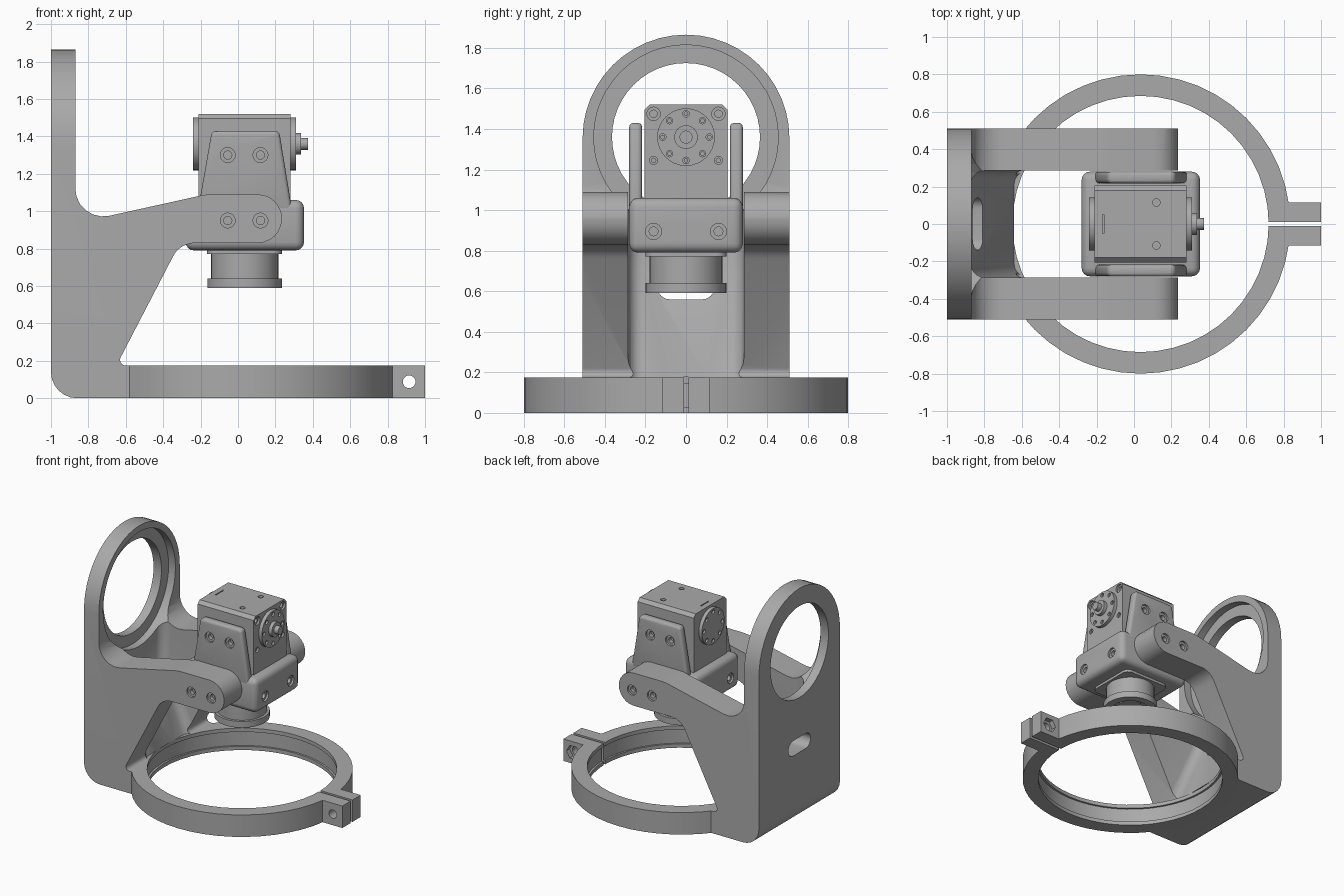
import bpy, bmesh
from math import pi, cos, sin, tan, radians
from mathutils import Vector

if "Cube" in bpy.data.objects:
    bpy.data.objects.remove(bpy.data.objects["Cube"])

grey = bpy.data.materials.new("plain grey")
grey.use_nodes = True
grey.diffuse_color = (0.4, 0.4, 0.4, 1)
grey.node_tree.nodes["Principled BSDF"].inputs["Base Color"].default_value = (0.4, 0.4, 0.4, 1)

AXES = {"x": lambda a, b, t: (t, a, b),
        "y": lambda a, b, t: (a, t, b),
        "z": lambda a, b, t: (a, b, t)}


def prism(name, pts, axis, lo, hi):
    """Closed profile extruded along an axis."""
    bm = bmesh.new()
    place = AXES[axis]
    ends = [[bm.verts.new(place(a, b, t)) for a, b in pts] for t in (lo, hi)]
    bm.faces.new(ends[0])
    bm.faces.new(ends[1])
    for i in range(len(pts)):
        j = (i + 1) % len(pts)
        bm.faces.new((ends[0][i], ends[0][j], ends[1][j], ends[1][i]))
    bmesh.ops.recalc_face_normals(bm, faces=bm.faces)
    mesh = bpy.data.meshes.new(name)
    bm.to_mesh(mesh)
    bm.free()
    mesh.materials.append(grey)
    obj = bpy.data.objects.new(name, mesh)
    bpy.context.collection.objects.link(obj)
    return obj


def rounded(corners, steps=6):
    """Polygon from (a, b, fillet radius) corners."""
    out = []
    for i, (a, b, r) in enumerate(corners):
        p = Vector((a, b))
        if not r:
            out.append((a, b))
            continue
        u = (Vector(corners[i - 1][:2]) - p).normalized()
        v = (Vector(corners[(i + 1) % len(corners)][:2]) - p).normalized()
        half = u.angle(v) / 2
        centre = p + (u + v).normalized() * (r / sin(half))
        start = p + u * (r / tan(half)) - centre
        end = p + v * (r / tan(half)) - centre
        sweep = start.angle_signed(end)
        for k in range(steps + 1):
            t = -sweep * k / steps
            out.append((centre.x + start.x * cos(t) - start.y * sin(t),
                        centre.y + start.x * sin(t) + start.y * cos(t)))
    return out


def rect(a0, a1, b0, b1, r=0):
    return rounded([(a0, b0, r), (a1, b0, r), (a1, b1, r), (a0, b1, r)])


def cyl(name, axis, a, b, r, lo, hi, n=32):
    pts = [(a + r * cos(2 * pi * i / n), b + r * sin(2 * pi * i / n)) for i in range(n)]
    return prism(name, pts, axis, lo, hi)


def activate(obj):
    bpy.ops.object.select_all(action="DESELECT")
    obj.select_set(True)
    bpy.context.view_layer.objects.active = obj


def combine(obj, tool, op="DIFFERENCE"):
    mod = obj.modifiers.new("combine", "BOOLEAN")
    mod.operation, mod.solver, mod.object = op, "EXACT", tool
    activate(obj)
    bpy.ops.object.modifier_apply(modifier=mod.name)
    bpy.data.objects.remove(tool)


def bevel(obj, width, segments):
    mod = obj.modifiers.new("bevel", "BEVEL")
    mod.width, mod.segments = width, segments
    mod.limit_method, mod.angle_limit = "ANGLE", radians(40)
    activate(obj)
    bpy.ops.object.modifier_apply(modifier=mod.name)


def screw_hole(obj, axis, a, b, face, side, r=0.04):
    """Counterbore with a smaller deeper bore, entering from the given side."""
    for radius, depth in ((r, 0.015), (r * 0.55, 0.045)):
        lo, hi = sorted((face + side * 0.02, face - side * depth))
        combine(obj, cyl("cutter", axis, a, b, radius, lo, hi, 16))


# Main frame: side profile trimmed by an arched outline
frame = prism("frame", rounded([
    (-1, 0, 0.14), (-1, 1.9, 0), (-0.87, 1.9, 0), (-0.87, 0.935, 0.15),
    (-0.17, 1.09, 0.3), (0.235, 1.09, 0.1295), (0.235, 0.83, 0.1295),
    (-0.31, 0.83, 0.13), (-0.65, 0.175, 0.03), (-0.5, 0.175, 0), (-0.5, 0, 0)]),
    "y", -0.51, 0.51)
arch = [(-0.51, -0.1), (0.51, -0.1)]
arch += [(0.51 * cos(pi * i / 24), 1.355 + 0.51 * sin(pi * i / 24)) for i in range(25)]
combine(frame, prism("cutter", arch, "x", -1.2, 0.5), "INTERSECT")

# Pocket between the two arms, with rounded inner corners
pocket = prism("cutter", [(-0.871, 1.2), (-0.871, 0.7), (-0.64, 0.174),
                          (0.5, 0.174), (0.5, 1.2)], "y", -0.285, 0.285)
bm = bmesh.new()
bm.from_mesh(pocket.data)
inner = [e for e in bm.edges if abs(e.verts[0].co.y - e.verts[1].co.y) < 0.01
         and all(v.co.x < -0.6 for v in e.verts)]
bmesh.ops.bevel(bm, geom=inner, offset=0.07, segments=5, profile=0.5, affect="EDGES")
bm.to_mesh(pocket.data)
bm.free()
combine(frame, pocket)

# Window with a stepped recess, and the cable slot
combine(frame, cyl("cutter", "x", 0, 1.36, 0.365, -1.1, -0.7, 48))
combine(frame, cyl("cutter", "x", 0, 1.36, 0.455, -0.93, -0.6, 48))
combine(frame, prism("cutter", rect(-0.14, 0.14, 0.56, 0.68, 0.0599), "x", -1.1, -0.6))

# Clamp ring with split lugs
combine(frame, cyl("cutter", "z", 0.035, 0, 0.8, 0, 0.175, 48), "UNION")
combine(frame, prism("cutter", rect(0.7, 1, -0.115, 0.115), "z", 0, 0.175), "UNION")
combine(frame, cyl("cutter", "z", 0.035, 0, 0.685, -0.1, 0.176, 48))
combine(frame, cyl("cutter", "z", 0.035, 0, 0.7, 0.03, 0.145, 48))
combine(frame, prism("cutter", rect(0.6, 1.1, -0.01, 0.012), "z", -0.1, 0.3))
combine(frame, cyl("cutter", "y", 0.915, 0.088, 0.034, -0.3, 0.3, 20))
combine(frame, cyl("cutter", "y", 0.915, 0.088, 0.058, 0.075, 0.3, 6))
for side in (-1, 1):
    for x in (-0.055, 0.12):
        screw_hole(frame, "y", x, 0.95, side * 0.51, side)

# Lower bracket
bracket = prism("lower_bracket", rect(-0.28, 0.353, 0.79, 1.06), "y", -0.28, 0.28)
bevel(bracket, 0.045, 4)
for y in (-0.16, 0.16):
    screw_hole(bracket, "x", y, 0.895, 0.353, 1)
    screw_hole(bracket, "x", y, 0.895, -0.28, -1)
parts = [frame, bracket]

# Tapered cheek plates on both sides of the motor
for side, label in ((-1, "right"), (1, "left")):
    lo, hi = sorted((side * 0.217, side * 0.28))
    cheek = prism(label + "_cheek", rounded([
        (-0.215, 1.0, 0), (0.29, 1.0, 0), (0.22, 1.43, 0.03), (-0.14, 1.43, 0.03)]),
        "y", lo, hi)
    bevel(cheek, 0.02, 3)
    for x in (-0.055, 0.12):
        screw_hole(cheek, "y", x, 1.3, side * 0.28, side)
    parts.append(cheek)

# Motor housing with chamfered top edges
motor = prism("motor_housing", [
    (-0.205, 1.0), (0.205, 1.0), (0.205, 1.495), (0.18, 1.52),
    (-0.18, 1.52), (-0.205, 1.495)], "x", -0.212, 0.282)
for y in (-0.115, 0.115):
    combine(motor, cyl("cutter", "z", 0.12, y, 0.02, 1.48, 1.6, 16))
combine(motor, prism("cutter", rect(-0.168, -0.16, -0.05, 0.05), "z", 1.51, 1.6))
for y in (-0.16, 0.16):
    screw_hole(motor, "x", y, 1.475, 0.282, 1, 0.033)
    screw_hole(motor, "x", y, 1.245, 0.282, 1, 0.02)
parts.append(motor)

# Output discs with bolt circles, hub and shaft
for name, lo, hi, face, side in (("front_disc", 0.27, 0.31, 0.31, 1),
                                 ("rear_disc", -0.24, -0.2, -0.24, -1)):
    disc = cyl(name, "x", 0, 1.36, 0.142, lo, hi)
    for i in range(8):
        a = pi * i / 4
        screw_hole(disc, "x", 0.115 * cos(a), 1.36 + 0.115 * sin(a), face, side, 0.016)
    parts.append(disc)
parts.append(cyl("hub", "x", 0, 1.36, 0.058, 0.3, 0.338))
parts.append(cyl("shaft", "x", 0, 1.36, 0.032, 0.32, 0.375, 20))

# Lens barrel hanging below the bracket
parts.append(prism("lens_mount", rect(-0.165, 0.235, -0.2, 0.2, 0.05), "z", 0.77, 0.8))
barrel = cyl("lens_barrel", "z", 0.036, 0, 0.18, 0.6, 0.78, 40)
combine(barrel, cyl("cutter", "z", 0.036, 0, 0.2, 0.59, 0.64, 40), "UNION")
combine(barrel, cyl("cutter", "z", 0.036, 0, 0.14, 0.5, 0.68, 40))
parts.append(barrel)
parts.append(cyl("lens", "z", 0.036, 0, 0.08, 0.63, 0.7, 24))

for part in parts:
    activate(part)
    bpy.ops.object.shade_smooth_by_angle(angle=radians(30))
